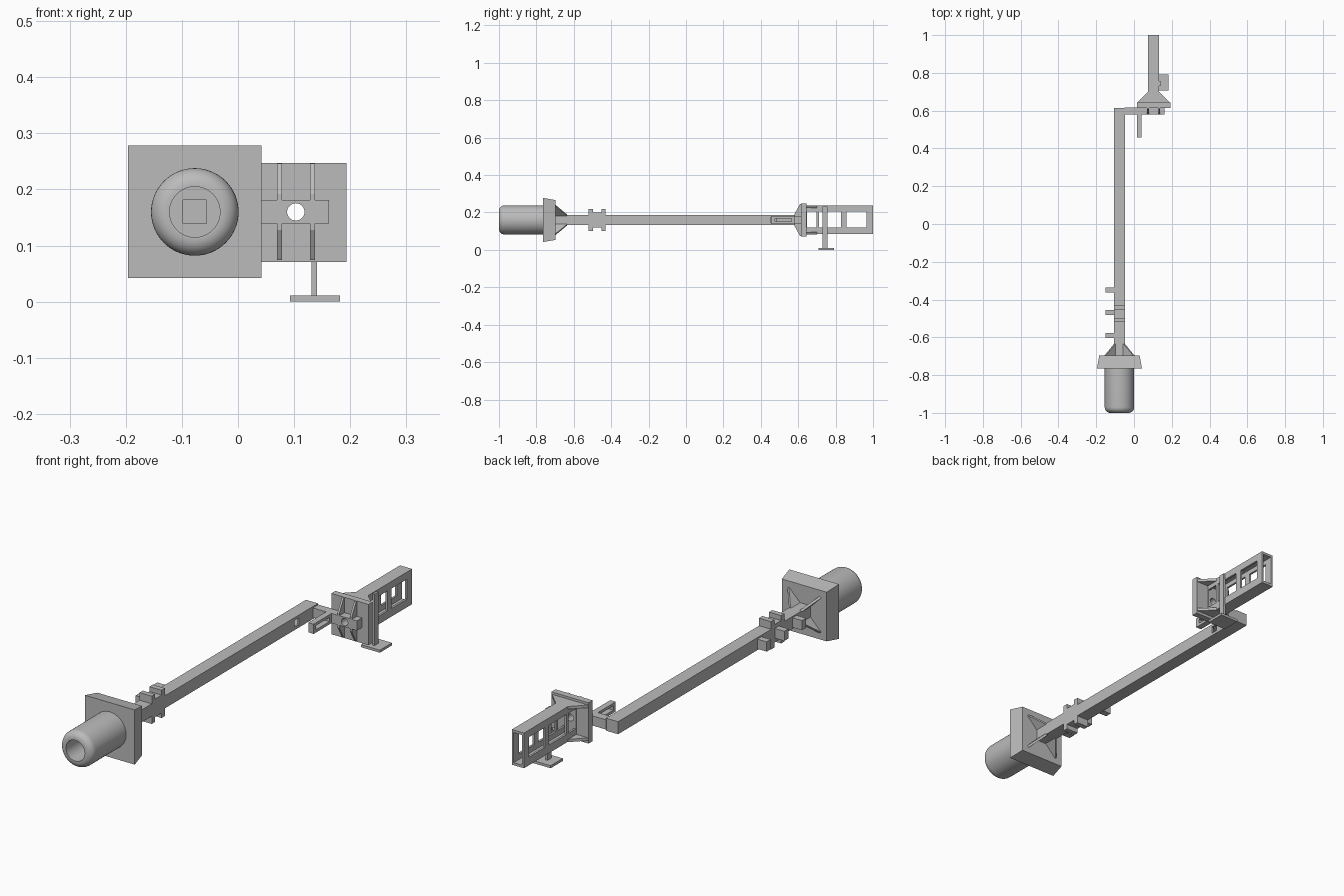
import bpy, bmesh, math
from mathutils import Vector

cube = bpy.data.objects.get("Cube")
if cube:
    bpy.data.objects.remove(cube, do_unlink=True)

grey = bpy.data.materials.new("plain_grey")
grey.use_nodes = True
grey.diffuse_color = (0.5, 0.5, 0.5, 1)
grey.node_tree.nodes["Principled BSDF"].inputs["Base Color"].default_value = (0.5, 0.5, 0.5, 1)


def finish(name, bm):
    bmesh.ops.recalc_face_normals(bm, faces=bm.faces)
    mesh = bpy.data.meshes.new(name)
    bm.to_mesh(mesh)
    bm.free()
    mesh.materials.append(grey)
    ob = bpy.data.objects.new(name, mesh)
    bpy.context.collection.objects.link(ob)
    return ob


def box(name, x, y, z, taper=1):
    """Box from three ranges; taper shrinks the rear (+y) face."""
    bm = bmesh.new()
    bmesh.ops.create_cube(bm, size=1)
    for v in bm.verts:
        k = taper if v.co.y > 0 else 1
        v.co = Vector([(r[0] + r[1]) / 2 + c * s * (r[1] - r[0])
                       for r, c, s in zip((x, y, z), v.co, (k, 1, k))])
    return finish(name, bm)


def prism(name, points, axis, lo, hi):
    """Extrude a profile along x (points are y, z) or z (points are x, y)."""
    bm = bmesh.new()
    face = bm.faces.new([bm.verts.new((lo, a, b) if axis == "x" else (a, b, lo)) for a, b in points])
    new = bmesh.ops.extrude_face_region(bm, geom=[face])["geom"]
    step = Vector((hi - lo, 0, 0) if axis == "x" else (0, 0, hi - lo))
    bmesh.ops.translate(bm, vec=step, verts=[g for g in new if isinstance(g, bmesh.types.BMVert)])
    return finish(name, bm)


def cylinder(name, x, z, radius, y):
    bm = bmesh.new()
    bmesh.ops.create_cone(bm, cap_ends=True, segments=32, radius1=radius, radius2=radius, depth=y[1] - y[0])
    for v in bm.verts:
        v.co = (x + v.co.x, (y[0] + y[1]) / 2 + v.co.z, z + v.co.y)
    return finish(name, bm)


def cut(ob, cutter):
    mod = ob.modifiers.new("cut", "BOOLEAN")
    mod.operation, mod.solver, mod.object = "DIFFERENCE", "EXACT", cutter
    bpy.context.view_layer.objects.active = ob
    bpy.ops.object.modifier_apply(modifier=mod.name)
    bpy.data.objects.remove(cutter, do_unlink=True)


CX, CZ = -0.077, 0.16       # main beam axis
BX, BZ = 0.103, 0.16        # rear frame axis


def bore():
    return box("bore_cutter", (CX - .021, CX + .021), (-.85, .57), (CZ - .021, CZ + .021))


# Round handle: lathed profile with a rounded front rim and a blind hole
profile = [(0, -.80), (.045, -.80), (.045, -1)]
for i in range(9):
    a = math.radians(90 - i * 90 / 8)
    profile.append((.048 + .03 * math.cos(a), -.97 - .03 * math.sin(a)))
profile += [(.078, -.76), (0, -.76)]
bm = bmesh.new()
verts = [bm.verts.new((r, y, 0)) for r, y in profile]
edges = [bm.edges.new(pair) for pair in zip(verts, verts[1:])]
bmesh.ops.spin(bm, geom=verts + edges, cent=(0, 0, 0), axis=(0, 1, 0), angle=math.tau, steps=64)
bmesh.ops.remove_doubles(bm, verts=bm.verts, dist=1e-5)
bmesh.ops.translate(bm, vec=(CX, 0, CZ), verts=bm.verts)
handle = finish("handle", bm)
cut(handle, bore())
bpy.ops.object.select_all(action="DESELECT")
handle.select_set(True)
bpy.context.view_layer.objects.active = handle
bpy.ops.object.shade_smooth_by_angle(angle=math.radians(35))

# Tapered square guard with four diagonal ribs
guard = box("guard_plate", (CX - .119, CX + .119), (-.765, -.697), (CZ - .118, CZ + .118), .9)
cut(guard, bore())
for i in range(4):
    rib = prism("guard_rib", [(.03, -.70), (.112, -.70), (.036, -.635), (.03, -.635)], "z", -.005, .005)
    rib.location = (CX, 0, CZ)
    rib.rotation_euler.y = math.radians(45 + 90 * i)

# Long hollow beam with a small side slot
beam = box("main_beam", (CX - .029, CX + .029), (-.70, .615), (CZ - .027, CZ + .027))
cut(beam, bore())
cut(beam, box("slot_cutter", (CX + .01, CX + .05), (.455, .485), (CZ - .015, CZ + .015)))

# Clip blocks above and below the beam, and side pegs
for side in (-1, 1):
    for y0, y1, h in ((-.52, -.498, .06), (-.498, -.453, .039), (-.453, -.43, .06)):
        box("clip_block", (CX - .029, CX + .029), (y0, y1), sorted((CZ + side * .025, CZ + side * h)))
for y in (-.59, -.469, -.349):
    box("side_peg", (-.151, -.104), (y - .014, y + .014), (CZ - .021, CZ + .021))

# Cross arm and slotted prong
arm = box("cross_arm", (-.05, .162), (.58, .617), (CZ - .021, CZ + .021))
cut(arm, cylinder("hole_cutter", BX, BZ, .0155, (.5, .7)))
prong = box("slotted_prong", (.015, .041), (.458, .585), (CZ - .021, CZ + .021))
cut(prong, box("slot_cutter", (0, .06), (.475, .565), (CZ - .009, CZ + .009)))

# Rear plate with its front ribs and trapezoid braces
plate = box("rear_plate", (.015, .193), (.615, .643), (.071, .247))
cut(plate, cylinder("hole_cutter", BX, BZ, .0155, (.5, .7)))
for x in (.074, .133):
    for side in (-1, 1):
        prism("plate_rib", [(.58, BZ + side * .02), (.617, BZ + side * .02),
                            (.617, BZ + side * .086), (.61, BZ + side * .086),
                            (.58, BZ + side * .032)], "x", x - .0045, x + .0045)
for z in (.083, .225):
    prism("plate_brace", [(.015, .64), (.193, .64), (.132, .70), (.074, .70)], "z", z, z + .012)

# Open rectangular rear frame with side windows
frame = box("rear_frame", (.074, .132), (.64, 1), (.085, .237))
cut(frame, box("inside_cutter", (.083, .123), (.6, 1.1), (.096, .226)))
for y in ((.646, .697), (.71, .83), (.858, .965)):
    cut(frame, box("window_cutter", (0, .2), y, (.12, .206)))

# Support post and foot
box("support_post", (.131, .141), (.73, .757), (.008, .233))
box("support_foot", (.093, .182), (.708, .791), (0, .011))
